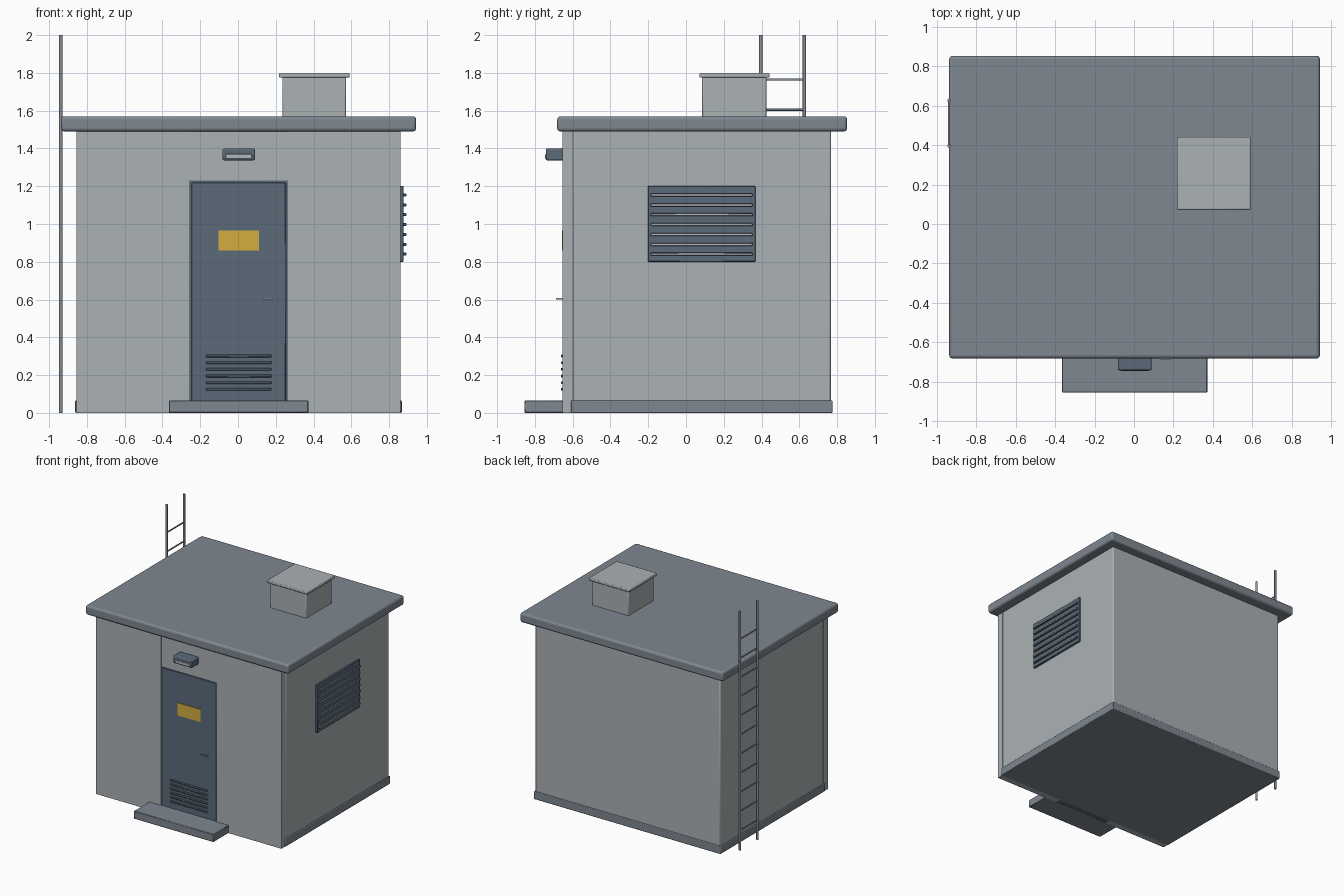
import bpy, math

if "Cube" in bpy.data.objects:
    bpy.data.objects.remove(bpy.data.objects["Cube"])


def material(name, rgb):
    m = bpy.data.materials.new(name)
    m.diffuse_color = (*rgb, 1)
    m.use_nodes = True
    m.node_tree.nodes["Principled BSDF"].inputs["Base Color"].default_value = m.diffuse_color
    return m


WALL = material("wall_grey", (0.41, 0.44, 0.46))
ROOF = material("slate_grey", (0.21, 0.245, 0.28))
STEEL = material("blue_steel", (0.105, 0.145, 0.195))
METAL = material("light_metal", (0.46, 0.48, 0.51))
RAIL = material("ladder_metal", (0.26, 0.28, 0.31))
YELLOW = material("sign_yellow", (0.66, 0.42, 0.05))


def box(name, x, y, z, mat, bevel=0.0, segments=2):
    """Box from (min, max) ranges with an optional rounded edge."""
    bpy.ops.mesh.primitive_cube_add(
        size=1, location=[(a + b) / 2 for a, b in (x, y, z)])
    ob = bpy.context.object
    ob.name = name
    ob.scale = [b - a for a, b in (x, y, z)]
    bpy.ops.object.transform_apply(location=False, rotation=False, scale=True)
    ob.data.materials.append(mat)
    if bevel:
        mod = ob.modifiers.new("rounded_edges", "BEVEL")
        mod.width, mod.segments = bevel, segments
        bpy.ops.object.shade_smooth_by_angle(angle=math.radians(40))
    return ob


def rod(name, centre, length, radius, mat, rotation=(0, 0, 0)):
    bpy.ops.mesh.primitive_cylinder_add(
        vertices=10, radius=radius, depth=length, location=centre, rotation=rotation)
    ob = bpy.context.object
    ob.name = name
    ob.data.materials.append(mat)
    bpy.ops.object.shade_smooth_by_angle(angle=math.radians(40))
    return ob


# Main body, plinth and roof slab
box("body", (-0.855, 0.86), (-0.60, 0.768), (0.004, 1.50), WALL, 0.01)
box("plinth", (-0.862, 0.867), (-0.61, 0.775), (0, 0.066), ROOF, 0.005)
box("roof", (-0.937, 0.943), (-0.682, 0.853), (1.49, 1.57), ROOF, 0.017, 3)

# Front wall panels either side of the door, and the panel above it
box("front_panel_left", (-0.855, -0.253), (-0.654, -0.598), (0, 1.495), WALL)
box("front_panel_right", (0.26, 0.86), (-0.654, -0.598), (0, 1.495), WALL)
box("panel_over_door", (-0.253, 0.26), (-0.650, -0.598), (1.23, 1.495), WALL)

# Door with its frame, louvres, sign and handle
box("door_frame", (-0.253, 0.26), (-0.646, -0.598), (0, 1.232), STEEL)
box("door", (-0.246, 0.253), (-0.651, -0.63), (0.05, 1.22), STEEL, 0.003, 1)
for i in range(6):
    z = 0.125 + i * 0.0353
    box("door_louvre", (-0.17, 0.177), (-0.662, -0.648), (z - 0.007, z + 0.007), STEEL, 0.003, 1)
box("sign", (-0.102, 0.11), (-0.656, -0.649), (0.86, 0.966), YELLOW)
box("door_handle", (0.133, 0.184), (-0.687, -0.679), (0.600, 0.608), METAL)
box("handle_stem", (0.176, 0.184), (-0.683, -0.648), (0.600, 0.608), METAL)

# Lamp above the door
box("lamp_housing", (-0.082, 0.09), (-0.742, -0.648), (1.337, 1.40), STEEL, 0.008)
box("lamp_lens", (-0.066, 0.074), (-0.746, -0.735), (1.345, 1.37), METAL, 0.003, 1)

# Doorstep
box("step", (-0.366, 0.372), (-0.855, -0.645), (0, 0.066), ROOF, 0.004, 1)

# Side vent: plate with horizontal slats
box("side_vent", (0.855, 0.876), (-0.202, 0.367), (0.80, 1.202), STEEL, 0.003, 1)
for i in range(7):
    z = 0.84 + i * 0.0523
    box("vent_slat", (0.87, 0.891), (-0.187, 0.352), (z - 0.008, z + 0.008), STEEL, 0.003, 1)
    box("slat_edge", (0.889, 0.893), (-0.184, 0.349), (z - 0.005, z + 0.005), METAL)

# Roof vent box and cap
box("roof_vent", (0.235, 0.573), (0.086, 0.425), (1.56, 1.78), WALL, 0.008)
box("roof_vent_cap", (0.217, 0.591), (0.072, 0.442), (1.775, 1.80), WALL, 0.006)

# Ladder on the left side
for y in (0.396, 0.627):
    rod("ladder_rail", (-0.938, y, 1.0), 2.0, 0.009, RAIL)
for i in range(11):
    rod("ladder_rung", (-0.938, 0.5115, 0.165 + i * 0.16), 0.23, 0.006, RAIL, (math.pi / 2, 0, 0))
